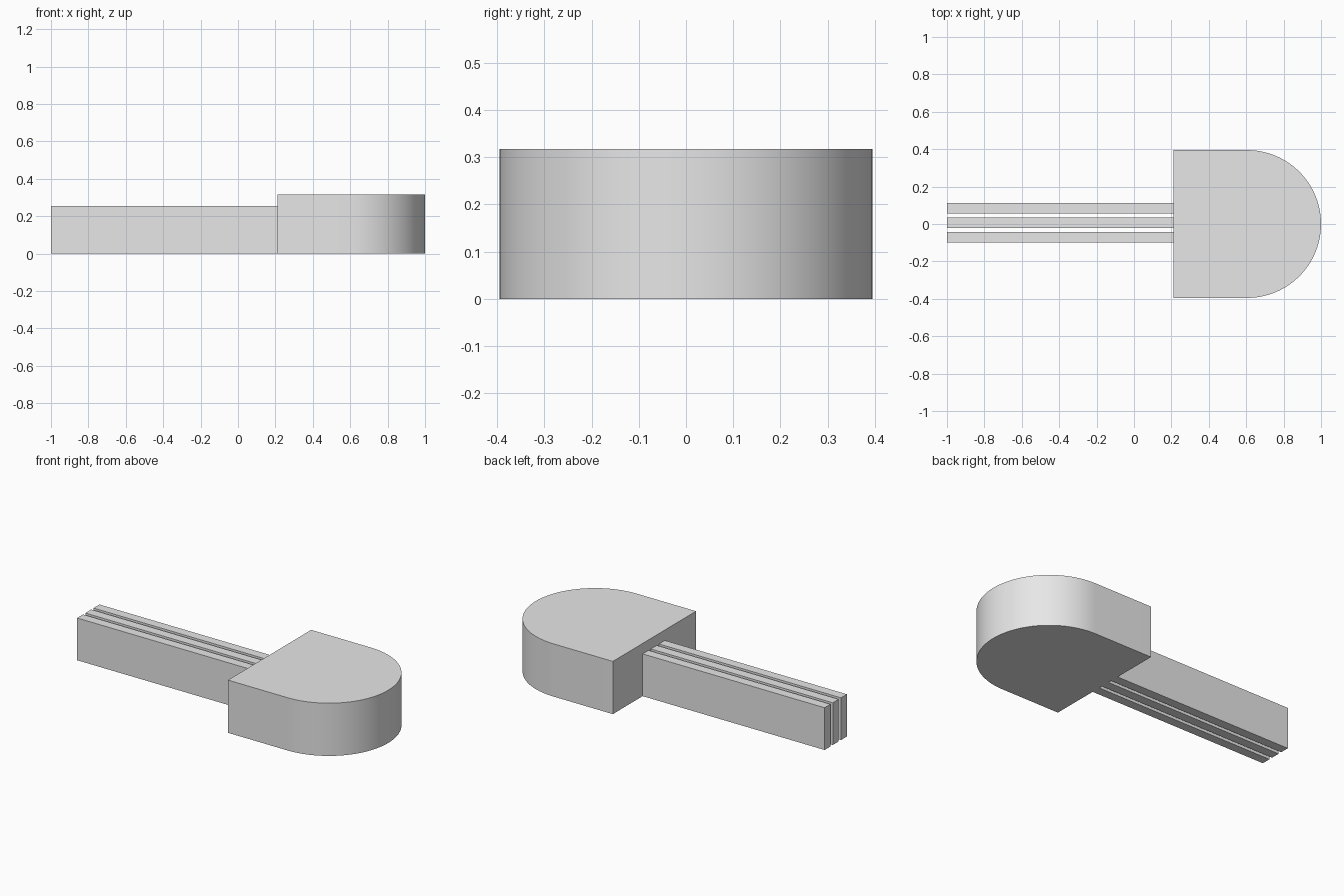
import bpy, bmesh, math

if "Cube" in bpy.data.objects:
    bpy.data.objects.remove(bpy.data.objects["Cube"], do_unlink=True)

gray = bpy.data.materials.new("light gray")
gray.use_nodes = True
color = (0.8, 0.8, 0.8, 1)
gray.diffuse_color = color
gray.node_tree.nodes["Principled BSDF"].inputs["Base Color"].default_value = color


def extrude_outline(name, outline, height):
    """Stand a flat outline on the ground and raise it to the given height."""
    bm = bmesh.new()
    base = bm.faces.new([bm.verts.new((x, y, 0)) for x, y in outline])
    top = bmesh.ops.extrude_face_region(bm, geom=[base])["geom"]
    bmesh.ops.translate(bm, vec=(0, 0, height),
                        verts=[v for v in top if isinstance(v, bmesh.types.BMVert)])
    bmesh.ops.recalc_face_normals(bm, faces=bm.faces)
    mesh = bpy.data.meshes.new(name)
    bm.to_mesh(mesh)
    bm.free()
    mesh.materials.append(gray)
    obj = bpy.data.objects.new(name, mesh)
    bpy.context.collection.objects.link(obj)
    return obj


# Head: square at the back, half round at the tip
RADIUS = 0.395
BACK = 1 - 2 * RADIUS
SEGMENTS = 48
arc = [-math.pi / 2 + math.pi * i / SEGMENTS for i in range(SEGMENTS + 1)]
outline = [(BACK, RADIUS), (BACK, -RADIUS)]
outline += [(1 - RADIUS + RADIUS * math.cos(a), RADIUS * math.sin(a)) for a in arc]
head = extrude_outline("head", outline, 0.317)
bpy.ops.object.select_all(action="DESELECT")
head.select_set(True)
bpy.context.view_layer.objects.active = head
bpy.ops.object.shade_smooth_by_angle(angle=math.radians(30))

# Three parallel bars, set slightly off the centre line
WIDTH, PITCH, OFFSET = 0.056, 0.078, 0.006
for name, step in (("right_bar", -1), ("middle_bar", 0), ("left_bar", 1)):
    y = OFFSET + step * PITCH
    low, high = y - WIDTH / 2, y + WIDTH / 2
    extrude_outline(name, [(-1, low), (BACK, low), (BACK, high), (-1, high)], 0.254)
